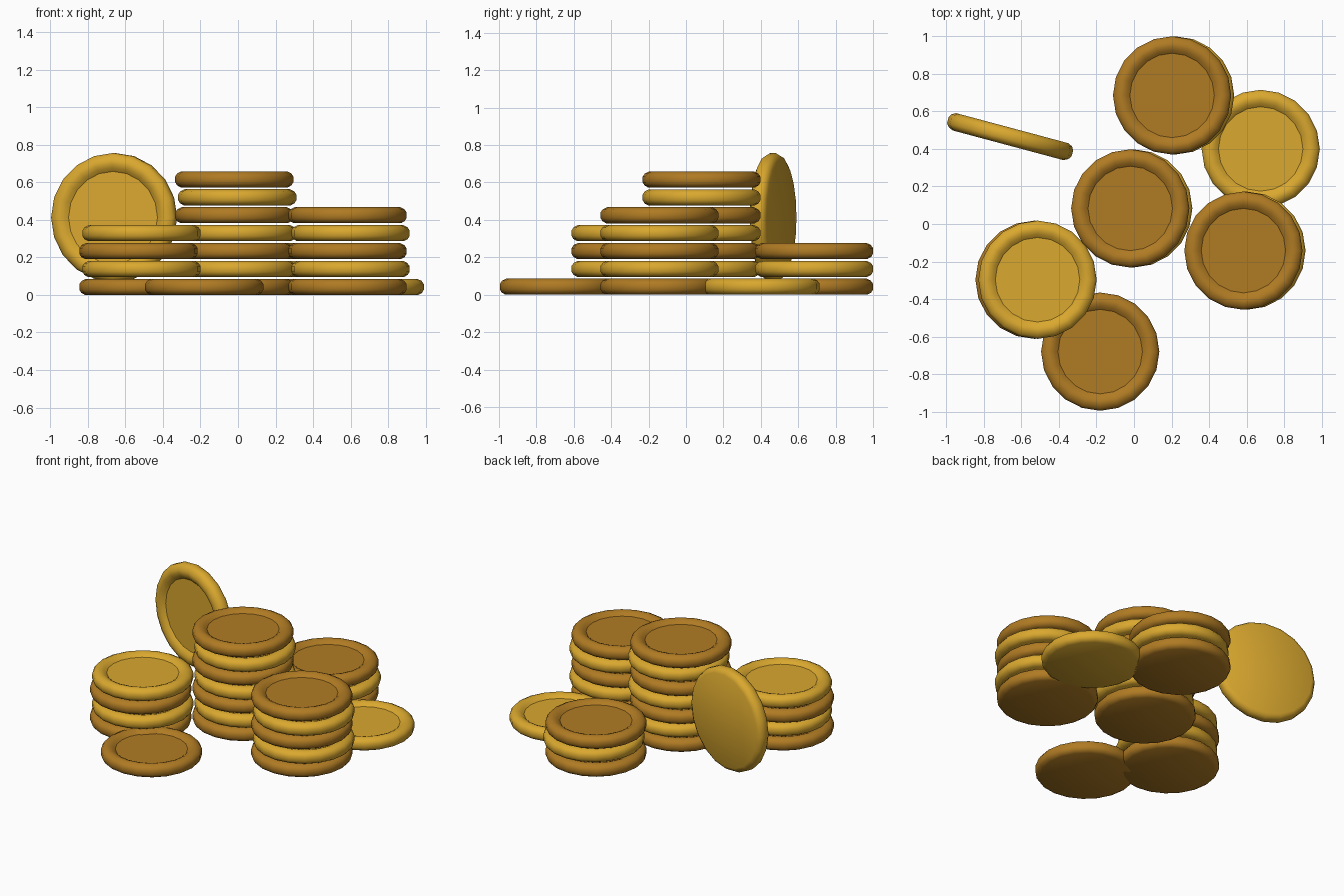
import bpy
import bmesh
import math

if "Cube" in bpy.data.objects:
    bpy.data.objects.remove(bpy.data.objects["Cube"])

SIDES = 20
PITCH = 0.0955

# Coin half profile (radius, height): flat base, rounded edge, raised rim, sunken face
PROFILE = [(0.285, 0.0), (0.305, 0.011), (0.315, 0.028), (0.315, 0.058), (0.303, 0.075),
           (0.28, 0.086), (0.262, 0.086), (0.242, 0.078), (0.225, 0.064)]


def make_material(name, color):
    mat = bpy.data.materials.new(name)
    mat.diffuse_color = (*color, 1.0)
    mat.use_nodes = True
    mat.node_tree.nodes["Principled BSDF"].inputs["Base Color"].default_value = mat.diffuse_color
    return mat


def make_coin_mesh(name, mat):
    bm = bmesh.new()
    rings = []
    for r, z in PROFILE:
        rings.append([bm.verts.new((r * math.cos(2 * math.pi * i / SIDES),
                                    r * math.sin(2 * math.pi * i / SIDES), z))
                      for i in range(SIDES)])
    base = bm.verts.new((0, 0, PROFILE[0][1]))
    top = bm.verts.new((0, 0, PROFILE[-1][1]))
    for i in range(SIDES):
        j = (i + 1) % SIDES
        for a, b in zip(rings, rings[1:]):
            bm.faces.new((a[i], a[j], b[j], b[i]))
        bm.faces.new((base, rings[0][j], rings[0][i]))
        bm.faces.new((top, rings[-1][i], rings[-1][j]))
    for f in bm.faces:
        f.smooth = True
    mesh = bpy.data.meshes.new(name)
    bm.to_mesh(mesh)
    bm.free()
    mesh.set_sharp_from_angle(angle=math.radians(36))
    mesh.materials.append(mat)
    return mesh


bronze = make_coin_mesh("bronze_coin", make_material("bronze", (0.434, 0.198, 0.017)))
gold = make_coin_mesh("gold_coin", make_material("gold", (0.701, 0.392, 0.028)))


def add_coin(name, mesh, location):
    obj = bpy.data.objects.new(name, mesh)
    obj.location = location
    bpy.context.collection.objects.link(obj)
    return obj


# Stacks alternate bronze and gold, with the gold coins nudged sideways
stacks = [("centre_stack", -0.02, 0.083, 7),
          ("right_stack", 0.583, -0.142, 5),
          ("left_stack", -0.53, -0.297, 4),
          ("back_stack", 0.203, 0.685, 3),
          ("front_coin", -0.18, -0.68, 1)]
for name, x, y, count in stacks:
    for k in range(count):
        odd = k % 2
        add_coin(f"{name}_{k + 1}", gold if odd else bronze,
                 (x + 0.016 * odd, y, k * PITCH))

# Loose gold coin lying flat
add_coin("loose_gold_coin", gold, (0.675, 0.4, 0))

# Larger gold coin on edge, sunken face turned to the front
yaw = math.radians(-15)
s = 1.09
half = 0.043 * s
coin = add_coin("standing_coin", gold,
                (-0.66 - half * math.sin(yaw), 0.465 + half * math.cos(yaw), 0.413))
coin.rotation_euler = (math.radians(90), 0, yaw)
coin.scale = (s, s, s)
